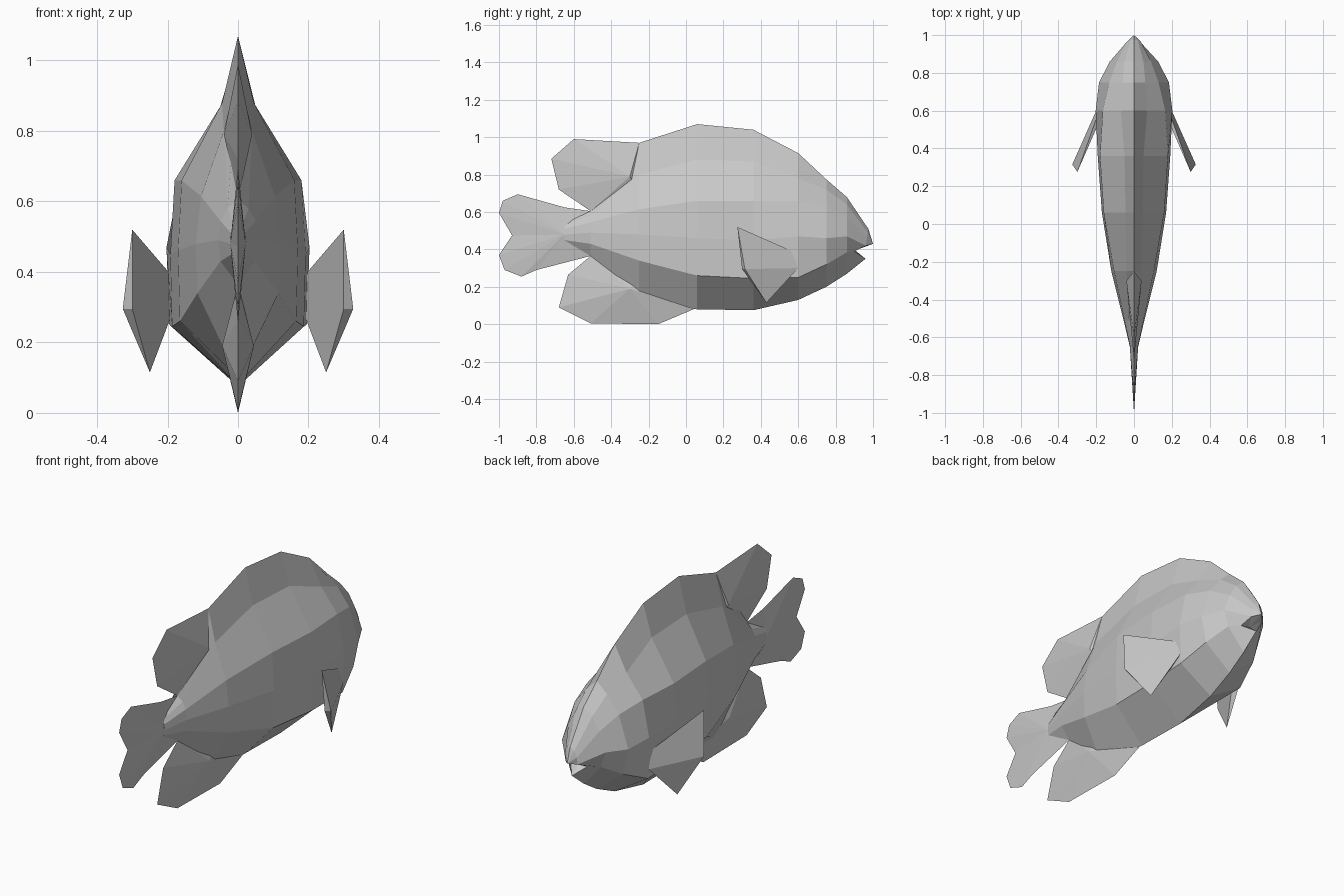
import bpy
import bmesh
from mathutils import Vector

default = bpy.data.objects.get("Cube")
if default:
    bpy.data.objects.remove(default, do_unlink=True)

GREY = (0.58, 0.58, 0.58, 1.0)
skin = bpy.data.materials.new("plain_grey")
skin.use_nodes = True
skin.diffuse_color = GREY
for node in skin.node_tree.nodes:
    if node.type == 'BSDF_PRINCIPLED':
        node.inputs["Base Color"].default_value = GREY


def finish(bm, name):
    """Turn a closed bmesh into a flat-shaded object."""
    bmesh.ops.recalc_face_normals(bm, faces=bm.faces[:])
    mesh = bpy.data.meshes.new(name)
    bm.to_mesh(mesh)
    bm.free()
    mesh.materials.append(skin)
    obj = bpy.data.objects.new(name, mesh)
    bpy.context.collection.objects.link(obj)
    return obj


def full_ring(bm, half):
    """Mirror a half section (top to belly) into a closed ring."""
    other = [(-x, y, z) for x, y, z in half[-2:0:-1]]
    return [bm.verts.new(p) for p in half + other]


# Body sections: y, top z, (x, z) of back, shoulder, flank, belly edge, keel z
sections = [
    (-0.65, 0.55, (0.01, 0.53), (0.02, 0.51), (0.022, 0.48), (0.018, 0.45), 0.41),
    (-0.51, 0.605, (0.03, 0.58), (0.05, 0.545), (0.055, 0.49), (0.05, 0.43), 0.365),
    (-0.25, 0.97, (0.04, 0.80), (0.105, 0.615), (0.12, 0.48), (0.115, 0.34), 0.10),
    (0.06, 1.07, (0.045, 0.88), (0.16, 0.66), (0.17, 0.46), (0.165, 0.26), 0.08),
    (0.36, 1.04, (0.05, 0.87), (0.18, 0.66), (0.192, 0.45), (0.187, 0.245), 0.075),
    (0.60, 0.915, (0.07, 0.78), (0.165, 0.66), (0.203, 0.47), (0.195, 0.25), 0.13),
    (0.75, 0.775, (0.06, 0.72), (0.13, 0.63), (0.185, 0.46), (0.155, 0.32), 0.20),
    (0.86, 0.68, (0.05, 0.64), (0.09, 0.57), (0.128, 0.47), (0.10, 0.385), 0.27),
]
bm = bmesh.new()
rings = []
for y, top, *sides, keel in sections:
    half = [(0, y, top)] + [(x, y, z) for x, z in sides] + [(0, y, keel)]
    rings.append(full_ring(bm, half))

# Lips: the ring that surrounds the open mouth
rings.append(full_ring(bm, [
    (0, 0.975, 0.51), (0.02, 0.972, 0.49), (0.035, 0.968, 0.46),
    (0.035, 0.962, 0.42), (0.05, 0.90, 0.39), (0, 0.96, 0.35)]))
count = len(rings[0])
for a, b in zip(rings, rings[1:]):
    for i in range(count):
        j = (i + 1) % count
        bm.faces.new((a[i], a[j], b[j], b[i]))
bm.faces.new(rings[0])

# Snout tip above, mouth hollow below
lips = rings[-1]
tip = bm.verts.new((0, 1.0, 0.43))
hollow = bm.verts.new((0, 0.905, 0.395))
for i in range(count):
    centre = hollow if 3 <= i < 7 else tip
    bm.faces.new((lips[i], lips[(i + 1) % count], centre))
bm.faces.new((lips[3], tip, hollow))
bm.faces.new((tip, lips[7], hollow))
finish(bm, "body")


def fin(name, outline, hub, half_width):
    """Sharp-edged fin: a (y, z) outline rising to a thicker root hub."""
    bm = bmesh.new()
    rim = [bm.verts.new((0, y, z)) for y, z in outline]
    for side in (-half_width, half_width):
        root = bm.verts.new((side, *hub))
        for i, v in enumerate(rim):
            bm.faces.new((rim[i - 1], v, root))
    return finish(bm, name)


fin("dorsal_fin", [(-0.25, 0.97), (-0.60, 0.99), (-0.72, 0.885),
                   (-0.68, 0.72), (-0.51, 0.605), (-0.25, 0.70)],
    (-0.30, 0.79), 0.04)
fin("anal_fin", [(-0.51, 0.365), (-0.63, 0.265), (-0.68, 0.09),
                 (-0.51, 0.005), (-0.15, 0.0), (0.04, 0.08), (-0.2, 0.3)],
    (-0.30, 0.19), 0.045)
fin("tail_fin", [(-0.51, 0.605), (-0.65, 0.625), (-0.90, 0.695), (-0.98, 0.66),
                 (-1.0, 0.595), (-0.93, 0.475), (-1.0, 0.37), (-0.97, 0.29),
                 (-0.88, 0.255), (-0.80, 0.29), (-0.51, 0.365)],
    (-0.65, 0.48), 0.022)

# Side fins: tapered slabs swept back from the cheeks
side_fin = [(0.195, 0.57, 0.39), (0.20, 0.60, 0.30), (0.18, 0.55, 0.38),
            (0.18, 0.56, 0.30), (0.30, 0.275, 0.52), (0.25, 0.43, 0.115),
            (0.327, 0.315, 0.295), (0.30, 0.30, 0.295)]
for name, side in (("left_side_fin", 1), ("right_side_fin", -1)):
    bm = bmesh.new()
    for x, y, z in side_fin:
        bm.verts.new(Vector((side * x, y, z)))
    bmesh.ops.convex_hull(bm, input=bm.verts[:])
    finish(bm, name)
